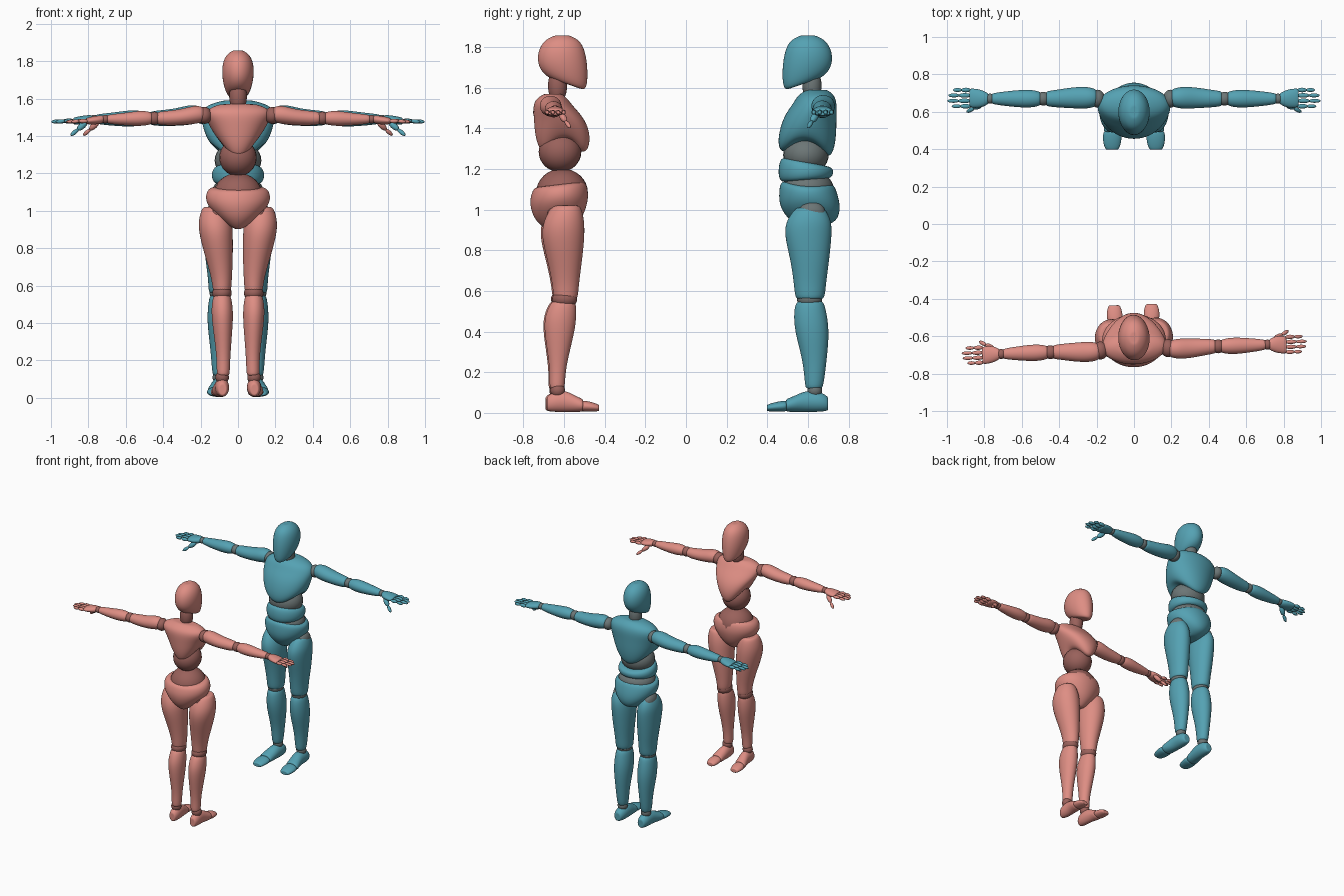
import bpy, bmesh, math
from mathutils import Matrix, Vector

default_cube = bpy.data.objects.get("Cube")
if default_cube:
    bpy.data.objects.remove(default_cube, do_unlink=True)


def material(name, color):
    mat = bpy.data.materials.new(name)
    mat.use_nodes = True
    mat.diffuse_color = (*color, 1)
    mat.node_tree.nodes["Principled BSDF"].inputs["Base Color"].default_value = (*color, 1)
    return mat


def finish(bm, name, mat, frame, mirror, levels=0):
    bmesh.ops.recalc_face_normals(bm, faces=bm.faces)
    mesh = bpy.data.meshes.new(name)
    bm.to_mesh(mesh)
    bm.free()
    mesh.materials.append(mat)
    for poly in mesh.polygons:
        poly.use_smooth = True
    obj = bpy.data.objects.new(name, mesh)
    bpy.context.collection.objects.link(obj)
    obj.matrix_world = frame
    if levels:
        sub = obj.modifiers.new("smooth", 'SUBSURF')
        sub.levels = sub.render_levels = levels
    if mirror:
        obj.modifiers.new("both_sides", 'MIRROR').use_clip = False
    return obj


def loft(name, axis, rings, mat, frame, mirror=False, sides=16, levels=2, scale=(1, 1, 1)):
    """Skin ellipses: (along axis, centre a, centre b, radius a, radius b, slope, arch)."""
    bm = bmesh.new()
    grow = 1.025
    loops = []
    first, last = rings[0], rings[-1]

    def inner(ring):
        return (*ring[:3], ring[3] * .7, ring[4] * .7, *ring[5:])

    for ring in [inner(first), *rings, inner(last)]:
        t, a, b, ra, rb, slope, arch = (*ring, 0, 0)[:7]
        loop = []
        for i in range(sides):
            angle = math.tau * i / sides
            da = grow * ra * math.cos(angle)
            db = grow * rb * math.sin(angle)
            along = t + slope * db - arch * math.sin(angle) ** 2
            point = {'X': (along, a + da, b + db),
                     'Y': (a + da, along, b + db),
                     'Z': (a + da, b + db, along)}[axis]
            loop.append(bm.verts.new([p * s for p, s in zip(point, scale)]))
        loops.append(loop)
    for low, high in zip(loops, loops[1:]):
        for i in range(sides):
            j = (i + 1) % sides
            bm.faces.new((low[i], low[j], high[j], high[i]))
    bm.faces.new(loops[0])
    bm.faces.new(loops[-1])
    return finish(bm, name, mat, frame, mirror, levels)


def ball(name, centre, radii, mat, frame, mirror=False):
    bm = bmesh.new()
    shape = Matrix.Translation(centre) @ Matrix.Diagonal((*radii, 1))
    bmesh.ops.create_uvsphere(bm, u_segments=24, v_segments=16, radius=1, matrix=shape)
    return finish(bm, name, mat, frame, mirror)


def digit(name, start, end, radius, mat, frame):
    """Tapered finger segment between two points."""
    bm = bmesh.new()
    start, end = Vector(start), Vector(end)
    turn = (end - start).to_track_quat('Z', 'Y').to_matrix().to_4x4()
    shape = Matrix.Translation((start + end) / 2) @ turn
    bmesh.ops.create_uvsphere(bm, u_segments=10, v_segments=8, radius=1,
                              matrix=shape @ Matrix.Diagonal((radius, radius, (end - start).length * .56, 1)))
    return finish(bm, name, mat, frame, True)


# Shared head, arm and foot profiles
HEAD = [(1.62, 0, -.04, .05, .09, .35), (1.65, 0, -.03, .07, .115, .3),
        (1.72, 0, -.022, .086, .124, .1), (1.79, 0, -.018, .083, .113),
        (1.835, 0, -.02, .062, .085), (1.857, 0, -.02, .028, .038)]
UPPER_ARM = [(.2, .055, 1.515, .045, .042), (.25, .055, 1.515, .06, .055),
             (.33, .055, 1.5, .056, .046), (.42, .05, 1.495, .046, .042), (.47, .05, 1.495, .04, .036)]
FOREARM = [(.5, .05, 1.495, .038, .035), (.56, .05, 1.495, .05, .046),
           (.65, .05, 1.49, .043, .037), (.76, .05, 1.49, .03, .026)]
PALM = [(.78, .05, 1.49, .03, .022), (.82, .05, 1.485, .05, .026), (.88, .055, 1.48, .052, .019)]
FOOT = [(.075, 0, .045, .028, .034), (.04, 0, .055, .045, .05), (-.03, 0, .058, .044, .053),
        (-.08, .01, .044, .048, .039), (-.12, .014, .037, .05, .032)]
TOES = [(-.125, .015, .034, .05, .028), (-.18, .017, .03, .05, .024), (-.222, .017, .024, .036, .016)]

# Body profiles that differ between the two figures
BROAD = {
    "chest": [(1.35, 0, -.03, .14, .13, -.1, .08), (1.4, 0, -.025, .172, .145, 0, .05),
              (1.46, 0, -.01, .19, .13), (1.52, 0, .015, .2, .108),
              (1.565, 0, .02, .17, .09), (1.59, 0, .025, .08, .05)],
    "pelvis": [(.92, 0, 0, .05, .06), (.97, 0, .01, .1, .115, 0, .03),
               (1.03, 0, -.01, .155, .152, 0, .02), (1.09, 0, -.02, .165, .142),
               (1.115, 0, -.025, .15, .13, -.05, -.02)],
    "thigh": [(.56, .1, -.01, .058, .072), (.63, .1, -.01, .058, .078), (.75, .105, -.01, .071, .094),
              (.88, .108, -.02, .078, .118), (.95, .115, -.015, .072, .11), (1.01, .12, -.01, .045, .07)],
    "shin": [(.12, .1, .01, .038, .045), (.25, .1, .015, .045, .056), (.4, .1, 0, .066, .086),
             (.5, .1, -.01, .06, .08), (.55, .1, -.01, .05, .066)],
    "belly": ((0, -.03, 1.27), (.125, .112, .1)), "hip_core": ((0, -.02, 1.11), (.135, .125, .08)),
    "leg_x": .1, "knee_y": -.012, "head_y": 0, "neck_y": 0, "arm": 1, "foot": 1,
}
SLIM = {
    "chest": [(1.36, 0, -.02, .085, .115, 0, .08), (1.41, 0, -.015, .125, .137, 0, .06),
              (1.46, 0, 0, .155, .128, 0, .02), (1.51, 0, .035, .178, .098),
              (1.545, 0, .04, .165, .078), (1.57, 0, .035, .1, .045)],
    "pelvis": [(.92, 0, .01, .05, .06, 0, .02), (.97, 0, .01, .112, .118, 0, .02),
               (1.03, 0, .008, .165, .143), (1.08, 0, 0, .176, .14), (1.125, 0, 0, .155, .127, -.12)],
    "thigh": [(.56, .085, -.025, .048, .06), (.63, .085, -.025, .053, .064), (.75, .1, -.02, .073, .085),
              (.87, .117, -.01, .09, .107), (.95, .122, -.015, .09, .1), (1.02, .13, -.028, .06, .07)],
    "shin": [(.12, .08, .017, .036, .039), (.22, .078, .014, .035, .037), (.4, .083, .006, .056, .076),
             (.48, .085, 0, .058, .078), (.55, .085, -.015, .047, .06)],
    "belly": ((0, 0, 1.285), (.1, .105, .1)), "hip_core": ((0, -.01, 1.085), (.13, .127, .117)),
    "leg_x": .085, "knee_y": -.02, "head_y": .01, "neck_y": .012, "arm": .925, "foot": .85,
}


def build_figure(prefix, spec, skin, joint, frame):
    def part(name, axis, rings, **options):
        return loft(f"{prefix}_{name}", axis, rings, skin, frame, **options)

    def joint_ball(name, centre, radii, mirror=False):
        return ball(f"{prefix}_{name}", centre, radii, joint, frame, mirror)

    # Head and torso
    part("head", 'Z', HEAD).matrix_world = frame @ Matrix.Translation((0, spec["head_y"], 0))
    joint_ball("neck", (0, spec["neck_y"], 1.61), (.047, .047, .085))
    part("chest", 'Z', spec["chest"])
    joint_ball("belly", *spec["belly"])
    joint_ball("hip_core", *spec["hip_core"])
    part("pelvis", 'Z', spec["pelvis"])
    if spec is BROAD:
        part("waist", 'Z', [(1.145, 0, -.03, .13, .128, .08), (1.19, 0, -.03, .144, .138),
                            (1.235, 0, -.03, .13, .125, -.2)])

    # Legs
    leg_x, knee_y, foot = spec["leg_x"], spec["knee_y"], spec["foot"]
    joint_ball("hip_joint", (leg_x + .03, 0, .985), (.04, .065, .055), True)
    part("thigh", 'Z', spec["thigh"], mirror=True)
    joint_ball("knee", (leg_x, knee_y, .56), (.052, .062, .045), True)
    part("shin", 'Z', spec["shin"], mirror=True)
    joint_ball("ankle", (leg_x, .014, .11), (.036, .036, .036), True)
    for name, rings in (("foot", FOOT), ("toes", TOES)):
        placed = [(t, a + leg_x / foot, *rest) for t, a, *rest in rings]
        part(name, 'Y', placed, mirror=True, scale=(foot, foot if name == "toes" else foot + .06, 1))

    # Arms
    k = spec["arm"]
    joint_ball("shoulder_joint", (.195 * k, .05, 1.51), (.04, .048, .045), True)
    for name, rings in (("upper_arm", UPPER_ARM), ("forearm", FOREARM), ("palm", PALM)):
        slim = [(t * k, a, b, ra * k, rb * k) for t, a, b, ra, rb in rings]
        part(name, 'X', slim, mirror=True)
    joint_ball("elbow", (.485 * k, .05, 1.495), (.036, .037, .035), True)
    joint_ball("wrist", (.77 * k, .05, 1.49), (.025, .027, .023), True)

    # Fingers in two segments, then the thumb
    for i, tip in enumerate((.972, .995, .99, .965)):
        y = .05 + (i - 1.4) * .029 * k
        middle = (.88 + tip) / 2
        digit(f"{prefix}_finger_base_{i}", (.875 * k, y, 1.48), (middle * k, y, 1.48), .013 * k, skin, frame)
        digit(f"{prefix}_finger_tip_{i}", (middle * k, y, 1.48), (tip * k, y, 1.476), .011 * k, skin, frame)
    knuckle = (.855 * k, 0, 1.435)
    digit(f"{prefix}_thumb_base", (.81 * k, .025, 1.475), knuckle, .018 * k, skin, frame)
    digit(f"{prefix}_thumb_tip", knuckle, (.892 * k, -.02, 1.405), .012 * k, skin, frame)


# Two figures facing each other
teal = material("teal", (.09, .36, .45))
grey = material("grey_joint", (.15, .18, .18))
pink = material("pink", (.73, .27, .23))
maroon = material("dark_pink_joint", (.32, .12, .105))
build_figure("broad", BROAD, teal, grey, Matrix.Translation((0, .62, 0)))
build_figure("slim", SLIM, pink, maroon,
             Matrix.Translation((0, -.62, 0)) @ Matrix.Rotation(math.radians(182), 4, 'Z'))
